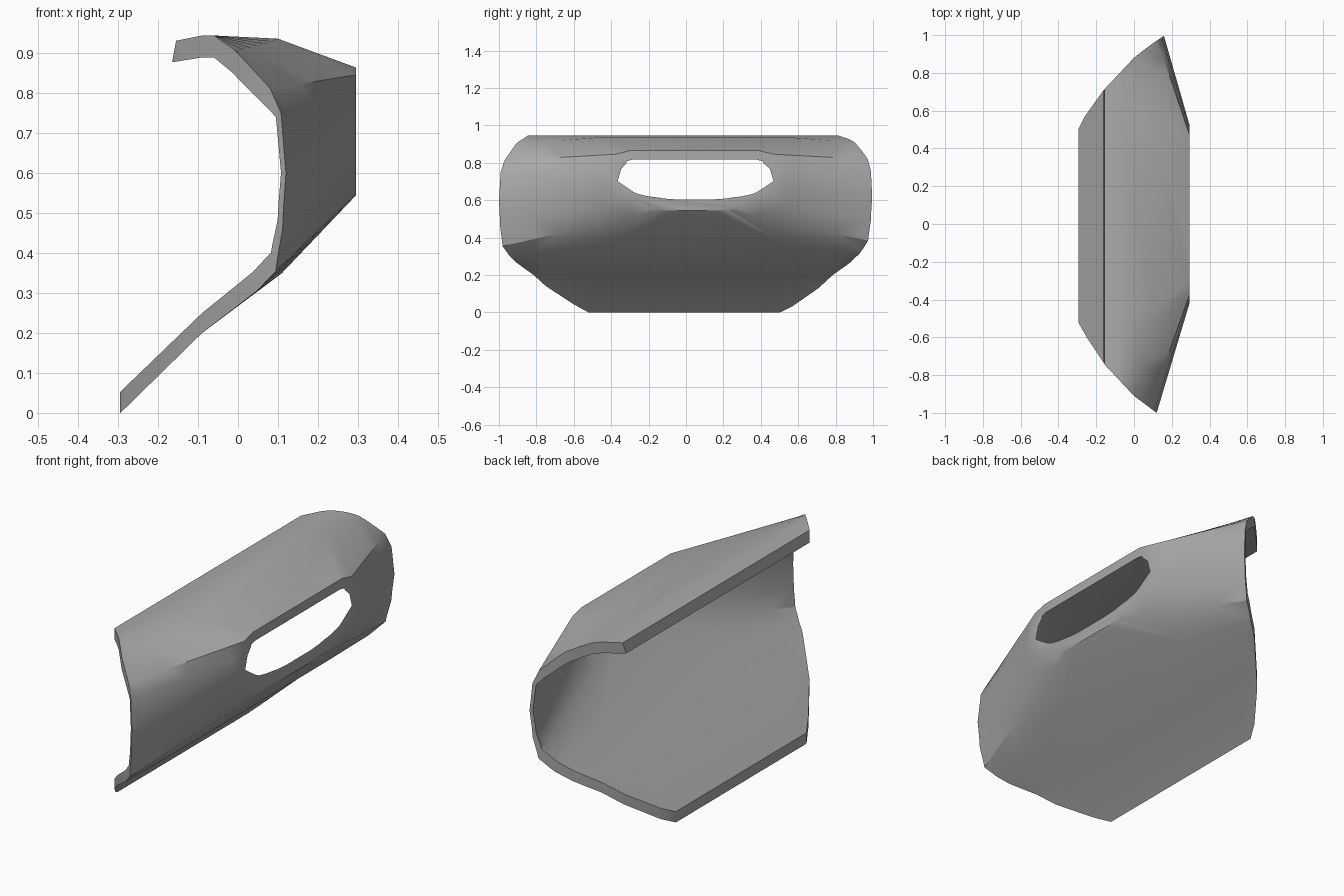
import bpy
import bmesh
import math

old = bpy.data.objects.get("Cube")
if old:
    bpy.data.objects.remove(old, do_unlink=True)

MIDDLE = 0.045          # the slot sits slightly off centre
FRONT_END, BACK_END = -1.0, 1.13
STEPS = 8

# Lengthwise ribs from upper lip to lower lip:
# middle (x, z), half length of straight part, end (x, z), wall offset (x, z)
RIBS = [
    ((-.155, .932), .5, (-.155, .932), (-.01, -.054)),
    ((-.09, .945), .5, (-.09, .945), (0, -.055)),
    ((-.06, .945), .5, (-.06, .945), (0, -.055)),
    ((.1, .937), .5, (-.02, .893), (-.01, -.055)),
    ((.33, .852), .32, (.07, .81), (-.02, -.04)),
    ((.4, .79), .11, (.105, .75), (-.016, -.01)),
    ((.4, .75), .11, (.12, .6), (-.015, 0)),
    ((.37, .66), .08, (.11, .46), (-.015, .02)),
    ((.325, .576), .05, (.09, .35), (-.014, .045)),
    ((.11, .35), .5, (.04, .3), (-.01, .048)),
    ((-.09, .2), .5, (-.09, .2), (0, .05)),
    ((-.33, -.035), .5, (-.33, -.035), (0, .054)),
]


def rib_point(rib, side, t, inner):
    """Point on a rib: t = 0 where the straight part ends, t = 1 at the tip."""
    mid, half, end, wall = rib
    start = MIDDLE + side * half
    tip = FRONT_END if side < 0 else BACK_END
    x = mid[0] + (end[0] - mid[0]) * t
    z = mid[1] + (end[1] - mid[1]) * t
    y = start + (tip - start) * t
    if inner:
        x, z = x + wall[0], z + wall[1]
    return x, y, z


def new_object(name, bm):
    bmesh.ops.recalc_face_normals(bm, faces=bm.faces)
    mesh = bpy.data.meshes.new(name)
    bm.to_mesh(mesh)
    bm.free()
    obj = bpy.data.objects.new(name, mesh)
    bpy.context.scene.collection.objects.link(obj)
    return obj


def build_shell():
    """Loft closed wall sections along the length."""
    bm = bmesh.new()
    stations = [(-1, 1.08 * i / STEPS) for i in range(STEPS, -1, -1)]
    stations += [(1, 1.08 * i / STEPS) for i in range(STEPS + 1)]
    rows = []
    for side, t in stations:
        loop = [rib_point(r, side, t, False) for r in RIBS]
        loop += [rib_point(r, side, t, True) for r in reversed(RIBS)]
        rows.append([bm.verts.new(p) for p in loop])
    count = len(rows[0])
    for a, b in zip(rows, rows[1:]):
        for i in range(count):
            j = (i + 1) % count
            bm.faces.new((a[i], a[j], b[j], b[i]))
    bm.faces.new(rows[0])
    bm.faces.new(rows[-1])
    bmesh.ops.triangulate(bm, faces=bm.faces)
    return new_object("curved_shell", bm)


def build_trim():
    """Upright prism that trims the ends, the lower lip and the slot plane."""
    outline = [(-.295, -.52), (-.25, -.6), (-.15, -.75), (0, -.91), (.12, -1),
               (.295, -1.12), (.295, 1.09), (.165, 1), (.09, .95), (0, .88),
               (-.16, .71), (-.26, .57), (-.295, .5)]
    bm = bmesh.new()
    base = bm.faces.new([bm.verts.new((x, y, -.5)) for x, y in outline])
    top = bmesh.ops.extrude_face_region(bm, geom=[base])["geom"]
    verts = [v for v in top if isinstance(v, bmesh.types.BMVert)]
    bmesh.ops.translate(bm, verts=verts, vec=(0, 0, 2))
    return new_object("trim_cutter", bm)


# Shell trimmed by the prism
shell = build_shell()
trim = build_trim()
cut = shell.modifiers.new("trim", 'BOOLEAN')
cut.operation = 'INTERSECT'
cut.solver = 'EXACT'
cut.object = trim
bpy.context.view_layer.objects.active = shell
shell.select_set(True)
bpy.ops.object.modifier_apply(modifier=cut.name)
bpy.data.objects.remove(trim, do_unlink=True)

# Plain grey finish
grey = bpy.data.materials.new("plain_grey")
grey.use_nodes = True
colour = (.4, .4, .4, 1)
grey.diffuse_color = colour
grey.node_tree.nodes["Principled BSDF"].inputs["Base Color"].default_value = colour
shell.data.materials.clear()
shell.data.materials.append(grey)
bpy.ops.object.shade_smooth_by_angle(angle=math.radians(30))
